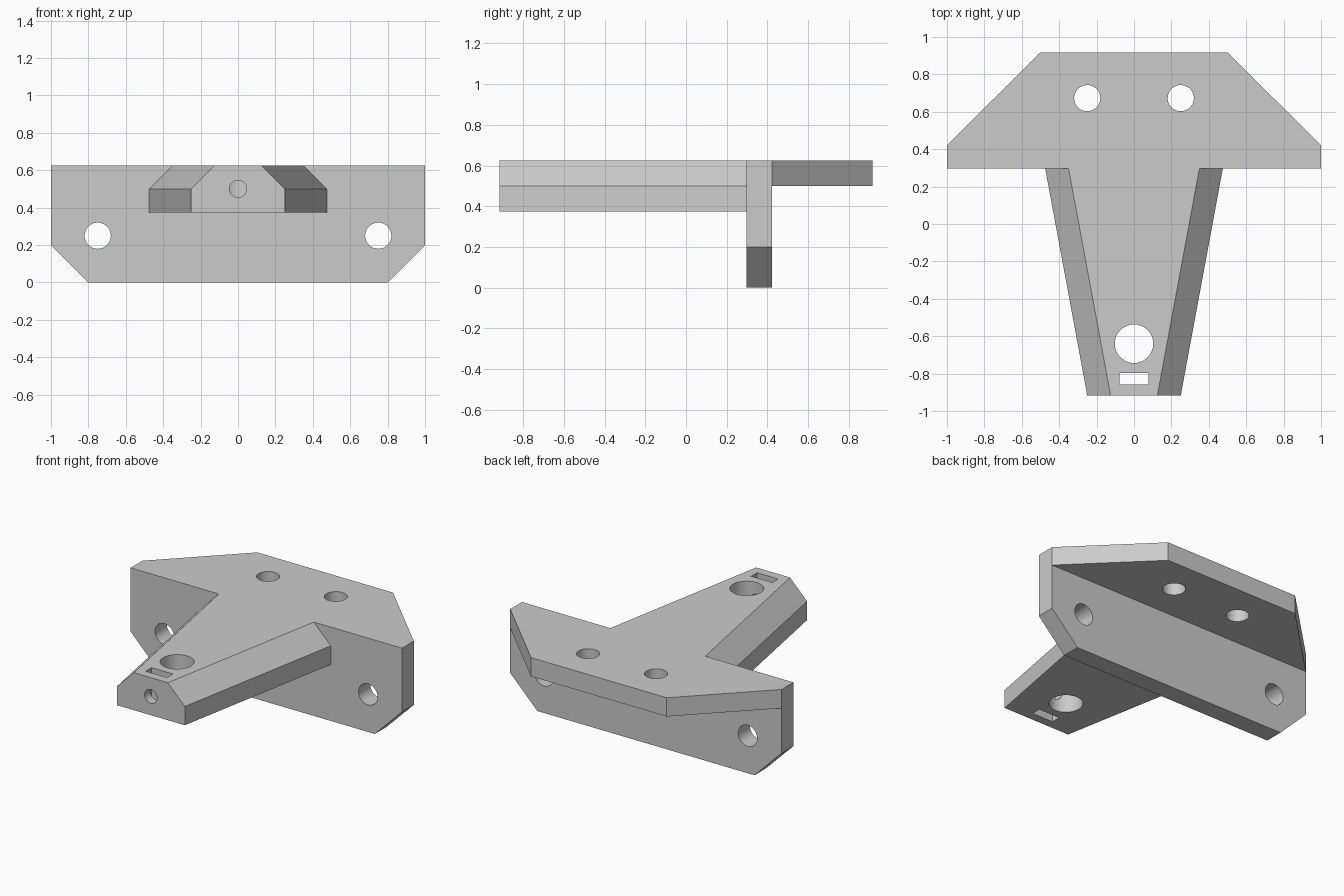
import bpy
import bmesh
from mathutils import Matrix, Vector

cube = bpy.data.objects.get("Cube")
if cube:
    bpy.data.objects.remove(cube, do_unlink=True)

grey = bpy.data.materials.new("plain_grey")
grey.use_nodes = True
grey.diffuse_color = (0.6, 0.6, 0.6, 1)
grey.node_tree.nodes["Principled BSDF"].inputs["Base Color"].default_value = (0.6, 0.6, 0.6, 1)

FRONT, FACE, BACK_FACE, REAR = -0.917, 0.298, 0.422, 0.917
TOP, UNDER = 0.625, 0.5


def finish(name, bm):
    bmesh.ops.recalc_face_normals(bm, faces=bm.faces)
    mesh = bpy.data.meshes.new(name)
    bm.to_mesh(mesh)
    bm.free()
    mesh.materials.append(grey)
    obj = bpy.data.objects.new(name, mesh)
    bpy.context.collection.objects.link(obj)
    return obj


def mirrored(half):
    """Close a right-hand outline with its mirror image in x."""
    return half + [(-a, b) for a, b in reversed(half)]


def loft(name, start, end):
    """Solid between two matching loops of points."""
    bm = bmesh.new()
    a = [bm.verts.new(p) for p in start]
    b = [bm.verts.new(p) for p in end]
    bm.faces.new(a)
    bm.faces.new(b)
    for i in range(len(a)):
        j = (i + 1) % len(a)
        bm.faces.new((a[i], a[j], b[j], b[i]))
    return finish(name, bm)


def cylinder(name, radius, start, end):
    start, end = Vector(start), Vector(end)
    axis = end - start
    turn = axis.to_track_quat("Z", "Y").to_matrix().to_4x4()
    bm = bmesh.new()
    bmesh.ops.create_cone(bm, cap_ends=True, segments=48, radius1=radius, radius2=radius,
                          depth=axis.length, matrix=Matrix.Translation((start + end) / 2) @ turn)
    return finish(name, bm)


def box(name, centre, size):
    bm = bmesh.new()
    bmesh.ops.create_cube(bm, size=1, matrix=Matrix.Translation(centre) @ Matrix.Diagonal((*size, 1)))
    return finish(name, bm)


def combine(target, tool, operation):
    mod = target.modifiers.new(tool.name, "BOOLEAN")
    mod.operation, mod.solver, mod.object = operation, "EXACT", tool
    bpy.context.view_layer.objects.active = target
    bpy.ops.object.modifier_apply(modifier=mod.name)
    bpy.data.objects.remove(tool, do_unlink=True)


# Upright plate with clipped lower corners
outline = mirrored([(0.8, 0), (1, 0.2), (1, TOP)])
bracket = loft("mounting_bracket", [(x, FACE, z) for x, z in outline],
               [(x, BACK_FACE, z) for x, z in outline])

# Rear flange with clipped corners
outline = mirrored([(1, BACK_FACE), (0.5, REAR)])
flange = loft("rear_flange", [(x, y, UNDER) for x, y in outline],
              [(x, y, TOP) for x, y in outline])


# Tapering, chamfered tongue
def section(width, y):
    return [(x, y, z) for x, z in
            mirrored([(width, 0.375), (width, UNDER), (width - 0.125, TOP)])]


tongue = loft("tongue", section(0.25, FRONT), section(0.475, FACE))

for part in (flange, tongue):
    combine(bracket, part, "UNION")

# Screw holes in the plate and flange
cutters = []
for side in (-1, 1):
    cutters.append(cylinder("plate_hole", 0.07, (side * 0.75, 0.2, 0.25), (side * 0.75, 0.5, 0.25)))
    cutters.append(cylinder("flange_hole", 0.07, (side * 0.25, 0.673, 0.4), (side * 0.25, 0.673, 0.7)))

# Tongue hole, nut slot and the bore that joins them
cutters.append(cylinder("tongue_hole", 0.103, (0, -0.64, 0.3), (0, -0.64, 0.7)))
cutters.append(box("nut_slot", (0, -0.828, 0.5), (0.156, 0.062, 0.4)))
cutters.append(cylinder("front_bore", 0.046, (0, -1, 0.5), (0, -0.64, 0.5)))
for cutter in cutters:
    combine(bracket, cutter, "DIFFERENCE")

# Tidy the seams and keep edges crisp
bm = bmesh.new()
bm.from_mesh(bracket.data)
bmesh.ops.remove_doubles(bm, verts=bm.verts, dist=0.0001)
bmesh.ops.dissolve_limit(bm, angle_limit=0.01, verts=bm.verts, edges=bm.edges)
bm.to_mesh(bracket.data)
bm.free()
bpy.ops.object.select_all(action="DESELECT")
bracket.select_set(True)
bpy.context.view_layer.objects.active = bracket
bpy.ops.object.shade_smooth_by_angle(angle=0.5)
